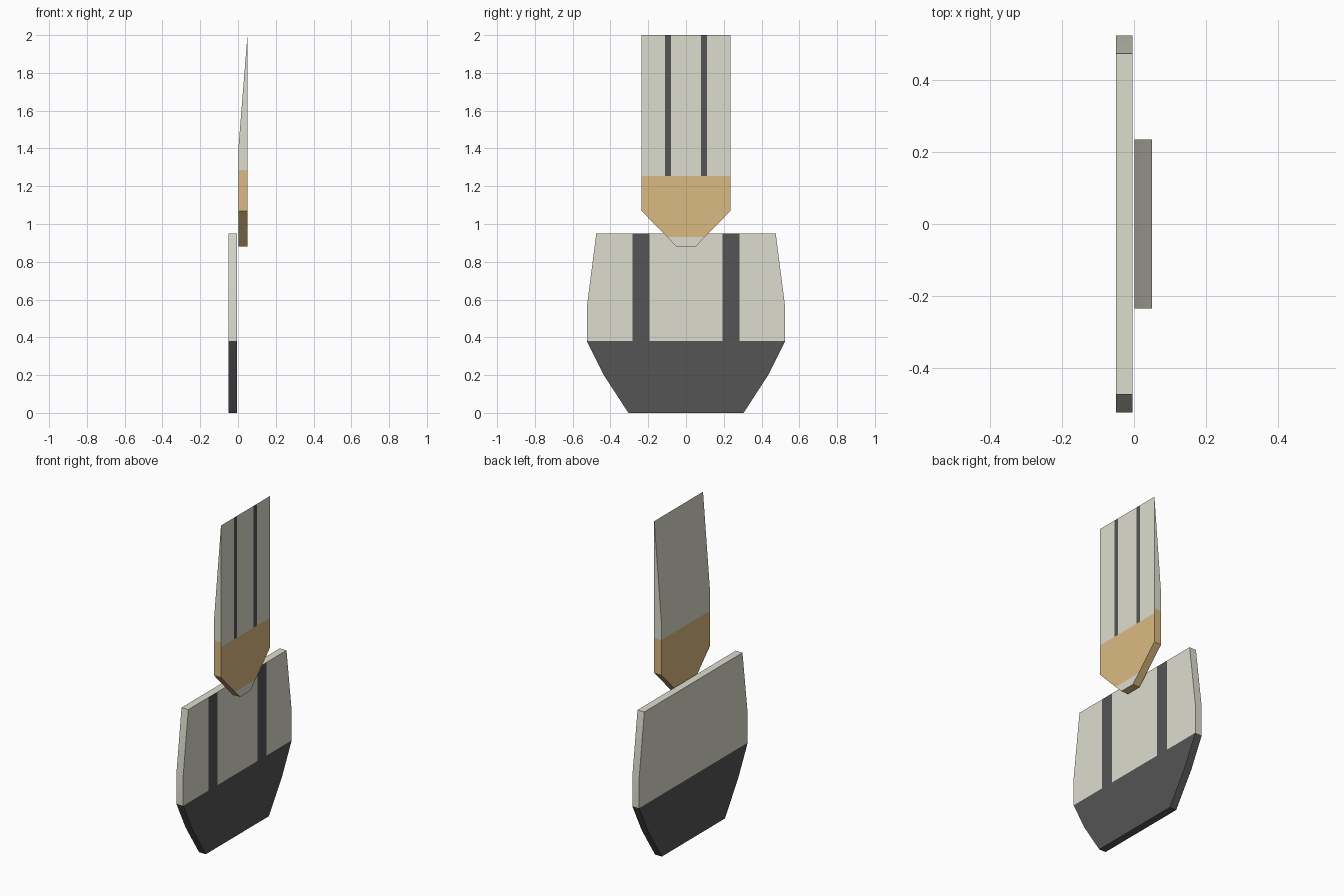
import bpy, bmesh, math

if "Cube" in bpy.data.objects:
    bpy.data.objects.remove(bpy.data.objects["Cube"])


def material(name, rgb):
    m = bpy.data.materials.new(name)
    m.diffuse_color = (*rgb, 1)
    m.use_nodes = True
    m.node_tree.nodes["Principled BSDF"].inputs["Base Color"].default_value = m.diffuse_color
    return m


CREAM = material("cream", (0.72, 0.72, 0.62))
DARK = material("dark_grey", (0.09, 0.09, 0.09))
TAN = material("tan", (0.70, 0.49, 0.22))
MATS = [CREAM, DARK, TAN]


def plate(name, half, x0, x1, z_cuts, y_cuts, colour, wedge=None):
    """Extrude a mirrored (y, z) half profile in x, slice it into colour zones."""
    outline = half + [(-y, z) for y, z in reversed(half)]
    bm = bmesh.new()
    face = bm.faces.new([bm.verts.new((x0, y, z)) for y, z in outline])
    ext = bmesh.ops.extrude_face_region(bm, geom=[face])["geom"]
    bmesh.ops.translate(bm, vec=(x1 - x0, 0, 0),
                        verts=[v for v in ext if isinstance(v, bmesh.types.BMVert)])

    def cut(co, no):
        bmesh.ops.bisect_plane(bm, geom=bm.verts[:] + bm.edges[:] + bm.faces[:],
                               dist=1e-5, plane_co=co, plane_no=no)

    for z in z_cuts:
        cut((0, 0, z), (0, 0, 1))
    if wedge:
        # Thin the back face to a knife edge at the top
        for v in bm.verts:
            if v.co.z > wedge and v.co.x < x0 + 1e-4:
                v.co.x = x1
        bmesh.ops.remove_doubles(bm, verts=bm.verts[:], dist=1e-4)
    for y in y_cuts:
        for s in (-1, 1):
            cut((0, s * y, 0), (0, 1, 0))
    bmesh.ops.recalc_face_normals(bm, faces=bm.faces[:])
    for f in bm.faces:
        c = f.calc_center_median()
        f.material_index = MATS.index(colour(abs(c.y), c.z, f.normal.x > 0.5))
    me = bpy.data.meshes.new(name)
    bm.to_mesh(me)
    bm.free()
    for m in MATS:
        me.materials.append(m)
    ob = bpy.data.objects.new(name, me)
    bpy.context.collection.objects.link(ob)
    bpy.context.view_layer.objects.active = ob
    ob.select_set(True)
    bpy.ops.object.shade_smooth_by_angle(angle=math.radians(20))
    ob.select_set(False)


# Lower flap: dark toe, two dark stripes on the outer face
def flap_colour(y, z, outer):
    if z < 0.38 or (outer and 0.193 < y < 0.282):
        return DARK
    return CREAM


plate("lower_flap",
      [(0.305, 0), (0.435, 0.2), (0.525, 0.38), (0.525, 0.56), (0.475, 0.95)],
      -0.05, -0.004, [0.38], [0.193, 0.282], flap_colour)


# Upper strap: tan band, cream tip and thin dark stripes on the outer face
def strap_colour(y, z, outer):
    if z < (1.255 if outer else 1.285):
        return CREAM if outer and z < 0.93 else TAN
    return DARK if outer and 0.08 < y < 0.11 else CREAM


plate("upper_strap",
      [(0.05, 0.88), (0.236, 1.07), (0.236, 2.0)],
      0.002, 0.05, [0.93, 1.255, 1.285, 1.4], [0.08, 0.11], strap_colour, wedge=1.99)
